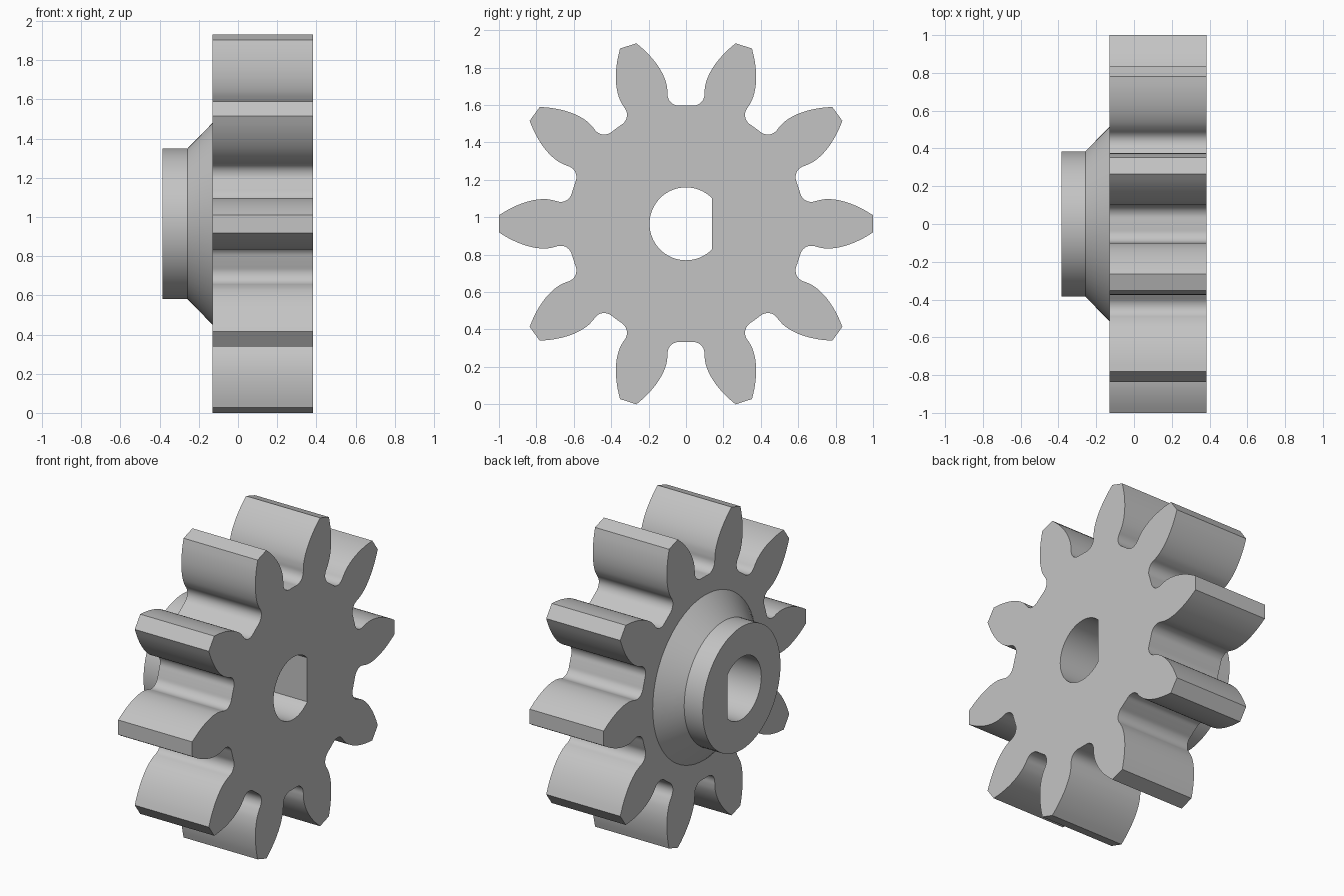
import bpy, bmesh
from math import cos, sin, pi, radians
from mathutils import Vector
from mathutils.geometry import interpolate_bezier

cube = bpy.data.objects.get("Cube")
if cube:
    bpy.data.objects.remove(cube, do_unlink=True)

TEETH = 10
CENTRE_Z = 0.965
X_FACE, X_BACK, X_CONE, X_HUB = 0.383, -0.13, -0.257, -0.385
R_BORE, R_HUB, R_CONE = 0.195, 0.385, 0.515
SEGMENTS = 64

# Half tooth: distance from the axis, half width; tip down to the root fillet
FLANK = [(1, .046), (.95, .076), (.9, .1), (.85, .118), (.8, .129), (.75, .132),
         (.71, .126), (.68, .118), (.655, .119), (.633, .13), (.616, .15), (.607, .176)]


def smooth_path(points, steps=4):
    """Smooth open curve through the points."""
    pts = [Vector(p) for p in points]
    ends = [pts[0]] + pts + [pts[-1]]
    path = []
    for a, b, c, d in zip(ends, ends[1:], ends[2:], ends[3:]):
        path += interpolate_bezier(b, b + (c - a) / 6, c - (d - b) / 6, c, steps + 1)[:-1]
    return [p.to_2d() for p in path] + [pts[-1]]


def gear_outline():
    half = smooth_path(FLANK)
    tooth = [(p.x, -p.y) for p in reversed(half)] + [(p.x, p.y) for p in half]
    outline = []
    for i in range(TEETH):
        a = 2 * pi * i / TEETH
        outline += [(l * cos(a) - w * sin(a), l * sin(a) + w * cos(a)) for l, w in tooth]
    return outline


def circle(radius, flat=None):
    """Circle, optionally cut flat on its +y side."""
    ring = []
    for i in range(SEGMENTS):
        a = 2 * pi * i / SEGMENTS
        y = radius * cos(a)
        ring.append((y if flat is None else min(y, flat), radius * sin(a)))
    return ring


bm = bmesh.new()


def add_loop(outline, x):
    return [bm.verts.new((x, y, z + CENTRE_Z)) for y, z in outline]


def bridge(a, b):
    """Wall of quads between two loops of equal length."""
    for i in range(len(a)):
        j = (i + 1) % len(a)
        bm.faces.new((a[i], a[j], b[j], b[i]))


def fill_between(outer, inner):
    """Flat face between two loops in one plane."""
    edges = []
    for loop in (outer, inner):
        for i, v in enumerate(loop):
            w = loop[(i + 1) % len(loop)]
            edges.append(bm.edges.get((v, w)) or bm.edges.new((v, w)))
    bmesh.ops.triangle_fill(bm, edges=edges, use_beauty=True, normal=(1, 0, 0))


# Toothed rim
outline = gear_outline()
rim_face, rim_back = add_loop(outline, X_FACE), add_loop(outline, X_BACK)
bridge(rim_face, rim_back)

# D-shaped bore
bore = circle(R_BORE, R_BORE * cos(radians(45)))
bore_face, bore_end = add_loop(bore, X_FACE), add_loop(bore, X_HUB)
bridge(bore_face, bore_end)

# Conical shoulder and hub
cone = add_loop(circle(R_CONE), X_BACK)
hub = add_loop(circle(R_HUB), X_CONE)
hub_end = add_loop(circle(R_HUB), X_HUB)
bridge(cone, hub)
bridge(hub, hub_end)
bridge(hub_end, bore_end)

# Side faces of the gear
fill_between(rim_face, bore_face)
fill_between(rim_back, cone)
bmesh.ops.recalc_face_normals(bm, faces=bm.faces)

mesh = bpy.data.meshes.new("pinion_gear")
bm.to_mesh(mesh)
bm.free()
gear = bpy.data.objects.new("pinion_gear", mesh)
bpy.context.collection.objects.link(gear)

# Plain grey material
grey = bpy.data.materials.new("light_grey")
grey.use_nodes = True
colour = (0.55, 0.55, 0.55, 1)
grey.diffuse_color = colour
grey.node_tree.nodes["Principled BSDF"].inputs["Base Color"].default_value = colour
mesh.materials.append(grey)

bpy.ops.object.select_all(action="DESELECT")
gear.select_set(True)
bpy.context.view_layer.objects.active = gear
bpy.ops.object.shade_smooth_by_angle(angle=radians(30))
